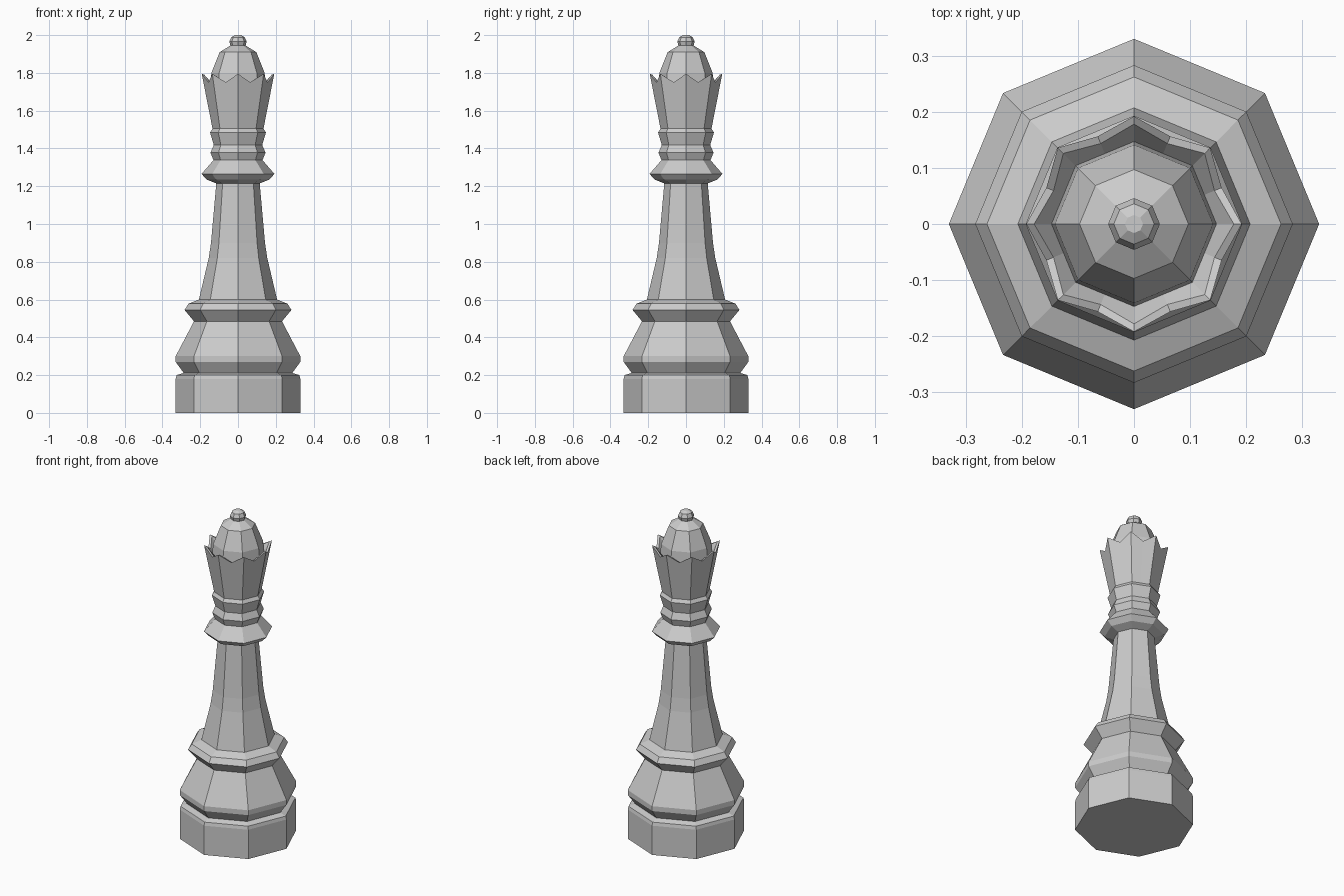
import bpy, math

if "Cube" in bpy.data.objects:
    bpy.data.objects.remove(bpy.data.objects["Cube"])

SIDES = 8


def make_object(name, verts, faces):
    mesh = bpy.data.meshes.new(name)
    mesh.from_pydata(verts, [], faces)
    mesh.update()
    ob = bpy.data.objects.new(name, mesh)
    bpy.context.collection.objects.link(ob)
    return ob


def bridge(rings, n):
    return [(a * n + k, a * n + (k + 1) % n, (a + 1) * n + (k + 1) % n, (a + 1) * n + k)
            for a in range(rings - 1) for k in range(n)]


def lathe(name, profile, cap_bottom=False, cap_top=False):
    """Octagonal turning from (radius, height) points, corners on the axes."""
    verts = [(r * math.cos(math.tau * k / SIDES), r * math.sin(math.tau * k / SIDES), z)
             for r, z in profile for k in range(SIDES)]
    faces = bridge(len(profile), SIDES)
    if cap_bottom:
        faces.append(tuple(reversed(range(SIDES))))
    if cap_top:
        start = len(verts) - SIDES
        faces.append(tuple(range(start, start + SIDES)))
    return make_object(name, verts, faces)


# stepped foot
lathe("base", [(0.33, 0), (0.33, 0.18), (0.325, 0.2), (0.288, 0.212), (0.33, 0.27),
               (0.33, 0.3), (0.233, 0.485), (0.283, 0.545), (0.262, 0.578), (0.207, 0.6)],
      cap_bottom=True)

# tapering stem
lathe("stem", [(0.207, 0.6), (0.155, 0.82), (0.143, 0.9), (0.115, 1.215)])

# collar rings
lathe("collar", [(0.115, 1.215), (0.165, 1.235), (0.193, 1.265), (0.13, 1.338),
                 (0.146, 1.378), (0.128, 1.418), (0.148, 1.485), (0.135, 1.505)])

# crown cup: points on the corners, valleys at the middle of each side
N = SIDES * 2
MID = math.cos(math.pi / SIDES)
# (corner radius, corner height, side radius, side height)
levels = [(0.135, 1.505, 0.135, 1.505), (0.192, 1.795, 0.183, 1.75),
          (0.178, 1.79, 0.168, 1.745), (0.147, 1.73, 0.147, 1.73)]
verts = []
for rc, zc, rs, zs in levels:
    for k in range(N):
        r, z = (rs * MID, zs) if k % 2 else (rc, zc)
        a = math.tau * k / N
        verts.append((r * math.cos(a), r * math.sin(a), z))
make_object("crown_cup", verts, bridge(len(levels), N))

# dome and finial
lathe("dome", [(0.147, 1.73), (0.141, 1.8), (0.097, 1.91), (0.04, 1.945)])
lathe("finial", [(0.04, 1.945), (0.046, 1.965), (0.036, 1.988), (0.016, 2.0)], cap_top=True)
